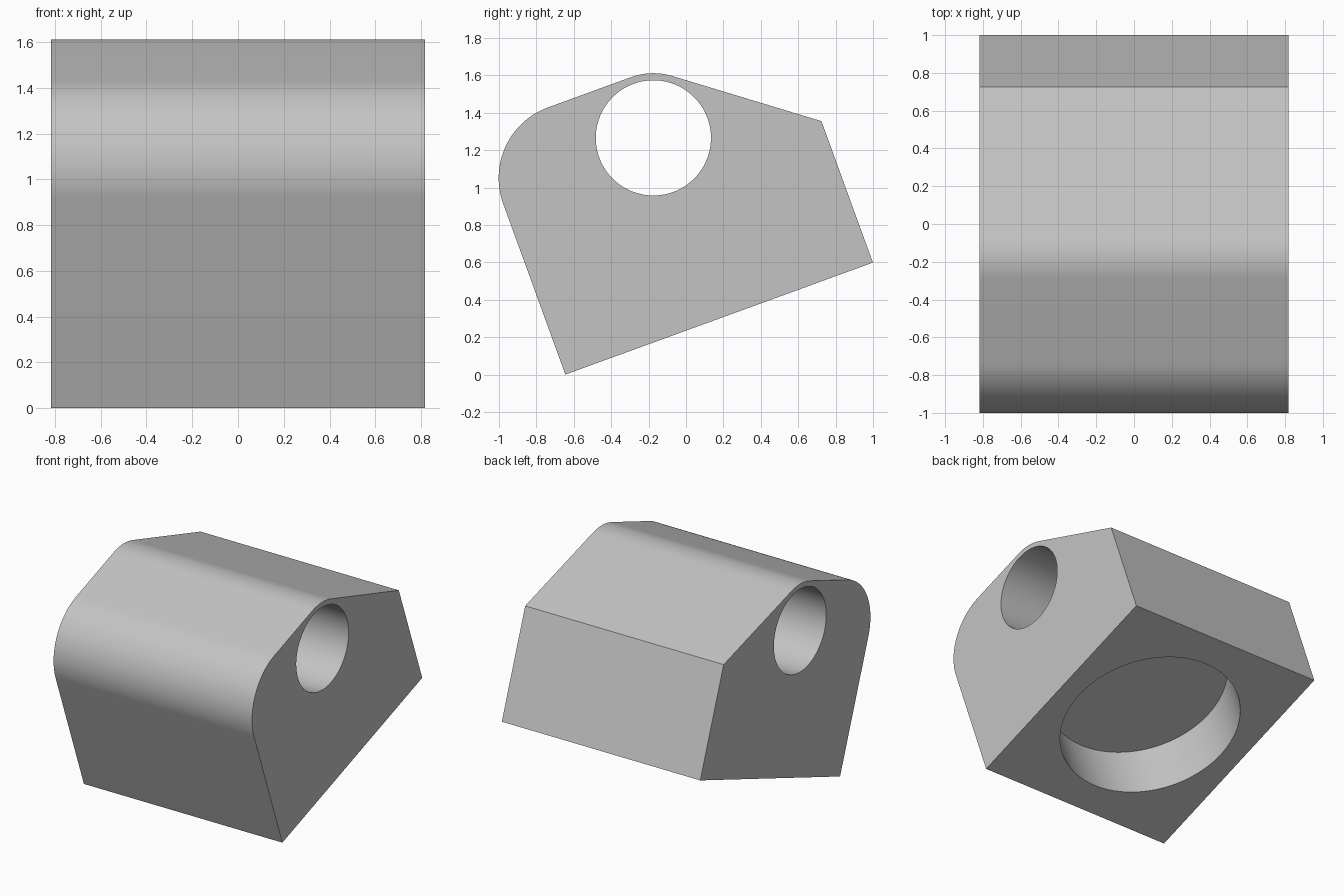
import bpy
import bmesh
from math import acos, atan2, cos, sin, hypot, radians, pi
from mathutils import Matrix

if "Cube" in bpy.data.objects:
    bpy.data.objects.remove(bpy.data.objects["Cube"], do_unlink=True)

# Dimensions, measured in the untilted frame of the block
TILT = radians(20)
HALF_WIDTH = 0.817
LENGTH, BACK_HEIGHT, TOP = 1.75, 0.805, 1.374
FILLET = 0.402
BORE_Y, BORE_Z, BORE_RADIUS, LUG_RADIUS = LENGTH / 2, 1.028, 0.308, 0.346
POCKET_RADIUS, POCKET_DEPTH = 0.65, 0.41

grey = bpy.data.materials.new("plain grey")
grey.use_nodes = True
colour = (0.55, 0.55, 0.55, 1)
grey.diffuse_color = colour
grey.node_tree.nodes["Principled BSDF"].inputs["Base Color"].default_value = colour


def arc(y, z, radius, start, end, steps):
    angles = [start + (end - start) * i / steps for i in range(steps + 1)]
    return [(y + radius * cos(a), z + radius * sin(a)) for a in angles]


def make_object(name, bm):
    bmesh.ops.recalc_face_normals(bm, faces=bm.faces)
    mesh = bpy.data.meshes.new(name)
    bm.to_mesh(mesh)
    bm.free()
    mesh.materials.append(grey)
    obj = bpy.data.objects.new(name, mesh)
    bpy.context.collection.objects.link(obj)
    return obj


def cylinder(name, radius, depth, matrix):
    bm = bmesh.new()
    bmesh.ops.create_cone(bm, cap_ends=True, segments=96, radius1=radius,
                          radius2=radius, depth=depth, matrix=matrix)
    obj = make_object(name, bm)
    obj.hide_render = True
    return obj


# Side profile: rounded front shoulder, and a lug whose back slope is tangent
dy, dz = LENGTH - BORE_Y, BACK_HEIGHT - BORE_Z
tangent = atan2(dz, dy) + acos(LUG_RADIUS / hypot(dy, dz))
profile = [(0, 0), (LENGTH, 0), (LENGTH, BACK_HEIGHT)]
profile += arc(BORE_Y, BORE_Z, LUG_RADIUS, tangent, pi / 2, 12)
profile += arc(FILLET, TOP - FILLET, FILLET, pi / 2, pi, 32)

# Block body
bm = bmesh.new()
side = bm.faces.new([bm.verts.new((-HALF_WIDTH, y, z)) for y, z in profile])
swept = bmesh.ops.extrude_face_region(bm, geom=[side])["geom"]
bmesh.ops.translate(bm, vec=(2 * HALF_WIDTH, 0, 0),
                    verts=[v for v in swept if isinstance(v, bmesh.types.BMVert)])
block = make_object("bored_block", bm)

# Cross bore and round blind pocket in the underside
cutters = [
    cylinder("bore_cutter", BORE_RADIUS, 3,
             Matrix.Translation((0, BORE_Y, BORE_Z)) @ Matrix.Rotation(pi / 2, 4, "Y")),
    cylinder("pocket_cutter", POCKET_RADIUS, 2 * POCKET_DEPTH,
             Matrix.Translation((0, LENGTH / 2, 0))),
]
bpy.context.view_layer.objects.active = block
for cutter in cutters:
    cut = block.modifiers.new(cutter.name, "BOOLEAN")
    cut.operation = "DIFFERENCE"
    cut.solver = "EXACT"
    cut.object = cutter
    bpy.ops.object.modifier_apply(modifier=cut.name)
    bpy.data.objects.remove(cutter, do_unlink=True)

# Tilt the block onto its front lower edge
block.data.transform(Matrix.Translation((0, -0.645, 0)) @ Matrix.Rotation(TILT, 4, "X"))

bpy.ops.object.select_all(action="DESELECT")
block.select_set(True)
bpy.ops.object.shade_smooth_by_angle(angle=radians(15))
